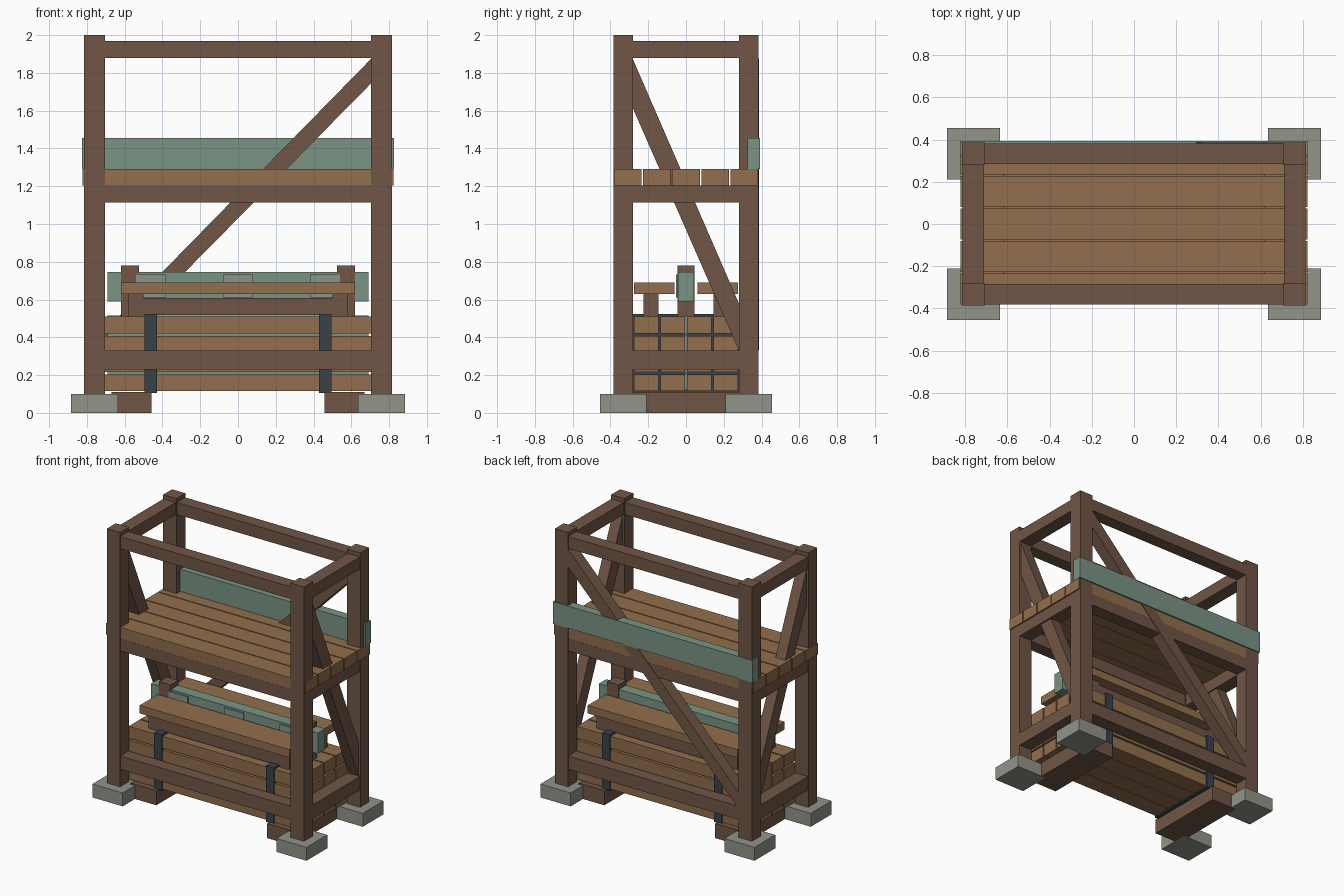
import bpy, bmesh

if "Cube" in bpy.data.objects:
    bpy.data.objects.remove(bpy.data.objects["Cube"])


def material(name, rgb):
    m = bpy.data.materials.new(name)
    m.diffuse_color = (*rgb, 1)
    m.use_nodes = True
    m.node_tree.nodes["Principled BSDF"].inputs["Base Color"].default_value = m.diffuse_color
    return m


DARK = material("dark_timber", (0.162, 0.093, 0.061))
LIGHT = material("light_plank", (0.287, 0.156, 0.074))
TEAL = material("teal_paint", (0.195, 0.296, 0.231))
STONE = material("grey_stone", (0.287, 0.292, 0.25))
IRON = material("dark_strap", (0.042, 0.054, 0.065))
WORN = material("worn_paint", (0.25, 0.30, 0.26))


def finish(name, bm, mat):
    bmesh.ops.recalc_face_normals(bm, faces=bm.faces)
    me = bpy.data.meshes.new(name)
    bm.to_mesh(me)
    bm.free()
    me.materials.append(mat)
    ob = bpy.data.objects.new(name, me)
    bpy.context.collection.objects.link(ob)
    return ob


def box(name, x, y, z, mat):
    """Axis-aligned box from (low, high) ranges."""
    bm = bmesh.new()
    bmesh.ops.create_cube(bm, size=1)
    for v in bm.verts:
        for i, (lo, hi) in enumerate((x, y, z)):
            v.co[i] = hi if v.co[i] > 0 else lo
    return finish(name, bm, mat)


def side(s, lo, hi):
    """Mirror a range to the side given by the sign s."""
    return (lo, hi) if s > 0 else (-hi, -lo)


def brace(name, outline, depth, along_x, mat):
    """Prism with a slanted outline, drawn in the xz or the yz plane."""
    bm = bmesh.new()
    lo, hi = depth
    verts = [bm.verts.new((lo, a, z) if along_x else (a, lo, z)) for a, z in outline]
    face = bm.faces.new(verts)
    ext = bmesh.ops.extrude_face_region(bm, geom=[face])
    move = (hi - lo, 0, 0) if along_x else (0, hi - lo, 0)
    bmesh.ops.translate(bm, vec=move,
                        verts=[g for g in ext["geom"] if isinstance(g, bmesh.types.BMVert)])
    return finish(name, bm, mat)


# Corner posts on stone footings
for sx in (-1, 1):
    for sy in (-1, 1):
        box("footing", side(sx, 0.635, 0.885), side(sy, 0.21, 0.455), (0, 0.1), STONE)
        box("corner_post", side(sx, 0.705, 0.815), side(sy, 0.28, 0.385), (0.1, 2), DARK)

# Rails around the frame at three heights
for z in ((0.23, 0.33), (1.115, 1.205), (1.88, 1.97)):
    for s in (-1, 1):
        box("long_rail", (-0.705, 0.705), side(s, 0.285, 0.382), z, DARK)
        box("side_rail", side(s, 0.71, 0.812), (-0.28, 0.28), z, DARK)

# Diagonal braces
brace("back_brace", [(-0.705, 0.33), (-0.69, 0.33), (0.705, 1.745), (0.705, 1.875), (-0.705, 0.435)],
      (0.295, 0.386), False, DARK)
for s in (-1, 1):
    brace("side_brace", [(-0.28, 1.61), (-0.28, 1.87), (0.28, 0.58), (0.28, 0.33)],
          side(s, 0.72, 0.8), True, DARK)

# Upper deck and its back board
for i in range(5):
    c = (i - 2) * 0.154
    box("deck_plank", (-0.823, 0.823), (c - 0.073, c + 0.073), (1.205, 1.29), LIGHT)
box("back_board", (-0.825, 0.825), (0.325, 0.392), (1.29, 1.455), TEAL)

# Sleepers carrying the timber stack
for s in (-1, 1):
    box("sleeper", side(s, 0.458, 0.67), (-0.31, 0.31), (0, 0.11), DARK)

# Timber stack, four layers of four planks
for layer in range(4):
    z = 0.115 + layer * 0.102
    for col in range(4):
        c = (col - 1.5) * 0.14
        box("stack_plank", (-0.71, 0.71), (c - 0.065, c + 0.065), (z, z + 0.089), LIGHT)
box("stack_divider", (-0.69, 0.69), (-0.004, 0.004), (0.12, 0.516), TEAL)

# Straps binding the stack
for s in (-1, 1):
    box("strap", side(s, 0.43, 0.495), (-0.284, 0.284), (0.105, 0.524), IRON)

# Trestle on the stack: bearers, legs and slotted top
for sy in (-1, 1):
    box("bearer", (-0.58, 0.58), side(sy, 0.147, 0.223), (0.518, 0.608), DARK)
    for sx in (-1, 1):
        box("trestle_leg", side(sx, 0.5, 0.582), side(sy, 0.145, 0.225), (0.505, 0.63), DARK)
    box("trestle_top", (-0.62, 0.62), side(sy, 0.06, 0.275), (0.63, 0.69), LIGHT)

# Painted beam held between two stub posts
box("painted_beam", (-0.69, 0.69), (-0.043, 0.043), (0.59, 0.745), TEAL)
for s in (-1, 1):
    box("stub_post", side(s, 0.525, 0.62), (-0.046, 0.046), (0.505, 0.78), DARK)

# Worn patches on the front of the beam
for x in (-0.46, 0, 0.46):
    box("worn_patch", (x - 0.08, x + 0.08), (-0.052, -0.043), (0.61, 0.732), WORN)
